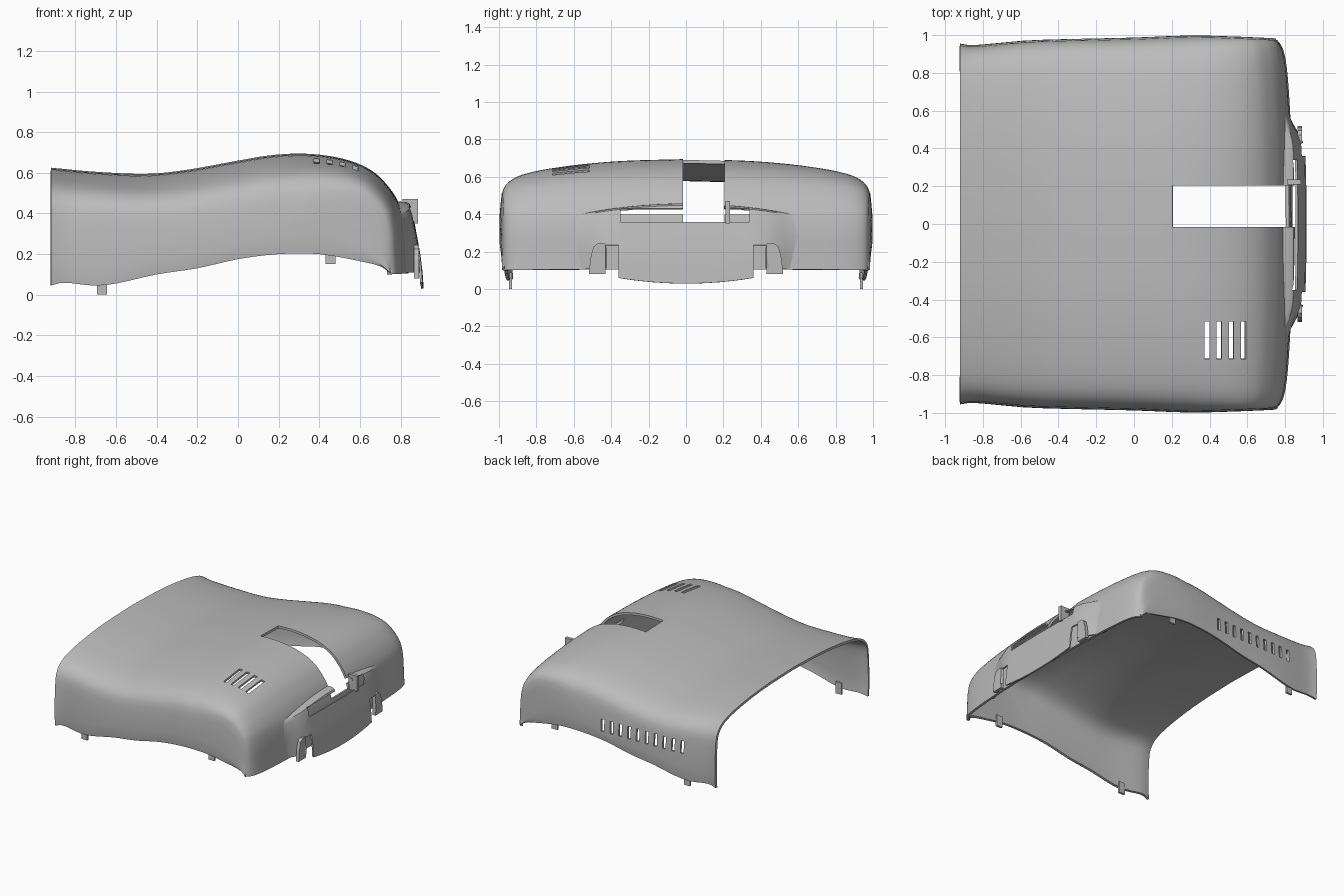
import bpy, bmesh
from mathutils import Vector

if "Cube" in bpy.data.objects:
    bpy.data.objects.remove(bpy.data.objects["Cube"])

grey = bpy.data.materials.new("plain grey")
grey.use_nodes = True
grey.diffuse_color = (0.5, 0.5, 0.5, 1)
grey.node_tree.nodes["Principled BSDF"].inputs["Base Color"].default_value = (0.5, 0.5, 0.5, 1)


def spline(pts, n):
    """Smooth curve through the points, n steps per span."""
    p = [Vector(q) for q in pts]
    p = [2 * p[0] - p[1]] + p + [2 * p[-1] - p[-2]]
    out = []
    for a, b, c, d in zip(p, p[1:], p[2:], p[3:]):
        for i in range(n):
            t = i / n
            out.append(b + (c - a) * t / 2 + (2 * a - 5 * b + 4 * c - d) * t * t / 2
                       + (3 * b - a - 3 * c + d) * t ** 3 / 2)
    return out + [p[-2]]


def lookup(curve, x):
    for a, b in zip(curve, curve[1:]):
        if x <= b[0]:
            return a[1] + (b[1] - a[1]) * (x - a[0]) / (b[0] - a[0])
    return curve[-1][1]


def add_mesh(name, bm):
    me = bpy.data.meshes.new(name)
    bmesh.ops.recalc_face_normals(bm, faces=bm.faces)
    bm.to_mesh(me)
    bm.free()
    ob = bpy.data.objects.new(name, me)
    bpy.context.collection.objects.link(ob)
    me.materials.append(grey)


def cut_opening(bm, box):
    """Slice the sheet along a box (x0, x1, y0, y1, z0, z1) and remove what is inside."""
    lo, hi = box[::2], box[1::2]
    for axis in range(3):
        for limit in (lo[axis], hi[axis]):
            near = [f for f in bm.faces if all(
                min(v.co[k] for v in f.verts) < hi[k] + 1e-4 and
                max(v.co[k] for v in f.verts) > lo[k] - 1e-4 for k in range(3))]
            geom = set(near)
            for f in near:
                geom.update(f.edges, f.verts)
            normal, point = Vector((0, 0, 0)), Vector((0, 0, 0))
            normal[axis], point[axis] = 1, limit
            bmesh.ops.bisect_plane(bm, geom=list(geom), dist=1e-5, plane_co=point, plane_no=normal)
    inside = [f for f in bm.faces
              if all(lo[k] < f.calc_center_median()[k] < hi[k] for k in range(3))]
    bmesh.ops.delete(bm, geom=inside, context='FACES')


def sheet(name, rows, thickness, cuts):
    """Skin the rows, cut the openings, thicken inwards and shade."""
    bm = bmesh.new()
    grid = [[bm.verts.new(p) for p in r] for r in rows]
    for r, s in zip(grid, grid[1:]):
        for i in range(len(r) - 1):
            bm.faces.new((r[i], s[i], s[i + 1], r[i + 1]))
    bmesh.ops.remove_doubles(bm, verts=bm.verts, dist=0.0008)
    bmesh.ops.recalc_face_normals(bm, faces=bm.faces)
    top = max(bm.faces, key=lambda f: f.calc_center_median().z + f.calc_center_median().x)
    if top.normal.z + top.normal.x < 0:
        bmesh.ops.reverse_faces(bm, faces=bm.faces)
    for box in cuts:
        cut_opening(bm, box)
    bm.normal_update()
    outer, rim = list(bm.faces), [e for e in bm.edges if e.is_boundary]
    inner = {v: bm.verts.new(v.co - v.normal * thickness) for v in list(bm.verts)}
    for f in outer:
        bm.faces.new([inner[v] for v in reversed(f.verts)])
    for e in rim:
        a, b = e.verts
        bm.faces.new((a, b, inner[b], inner[a]))
    bmesh.ops.recalc_face_normals(bm, faces=bm.faces)
    for f in bm.faces:
        f.smooth = True
    for e in bm.edges:
        e.smooth = e.calc_face_angle(0) < 0.6
    add_mesh(name, bm)


def block(name, span):
    """Box given as (x0, x1, y0, y1, z0, z1)."""
    bm = bmesh.new()
    lo, hi = Vector(span[::2]), Vector(span[1::2])
    for v in bmesh.ops.create_cube(bm, size=1)["verts"]:
        v.co = v.co * (hi - lo) + (lo + hi) / 2
    add_mesh(name, bm)


# Centre profile over the roof and down the end wall
profile = spline([(-.92, .625), (-.7, .605), (-.45, .595), (-.25, .615), (0, .66), (.15, .685),
                  (.3, .695), (.45, .683), (.58, .65), (.68, .595), (.75, .52), (.79, .455),
                  (.815, .39), (.83, .3), (.835, .2), (.84, .105)], 4)
# Fall of the cross-section from the centre to the edge
section = spline([(0, 0), (.3, .008), (.5, .022), (.65, .04), (.78, .062), (.88, .09),
                  (.94, .125), (.975, .17), (.99, .22)], 3)
half_width = spline([(-.92, .955), (-.85, .947), (-.7, .96), (-.5, .975), (0, .987),
                     (.3, .998), (.6, .99), (.8, .98)], 3)
hem = spline([(-.92, .045), (-.85, .06), (-.72, .045), (-.6, .055), (-.4, .1), (-.2, .13),
              (0, .175), (.2, .2), (.4, .2), (.6, .165), (.7, .14), (.75, .105)], 3)

lengths = [0]
for a, b in zip(profile, profile[1:]):
    lengths.append(lengths[-1] + (b - a).length)

rows = []
for i, p in enumerate(profile):
    tan = profile[min(i + 1, len(profile) - 1)] - profile[max(i - 1, 0)]
    nrm = Vector((-tan.y, tan.x)).normalized()
    if i == 0:
        nrm = Vector((0, 1))
    k = 1 - .6 * min(max((p.x - .3) / .5, 0), 1)
    half = []
    for f, drop in section:
        q = p - nrm * drop * k
        half.append(Vector((q.x, f * lookup(half_width, q.x), q.y)))
    # side skirt down to the hem
    edge = half[-1]
    bx = -.92 + 1.67 * lengths[i] / lengths[-1]
    bz = lookup(hem, bx)
    for j in range(1, 7):
        t = j / 6
        x = edge.x + (bx - edge.x) * t
        swell = .99 + .01 * min(1, 2.5 * t, 5 * (1 - t) + .3)
        half.append(Vector((x, lookup(half_width, x) * swell, edge.z + (bz - edge.z) * t)))
    rows.append([Vector((v.x, -v.y, v.z)) for v in half[:0:-1]] + half)

top_slot = (.205, 1.1, -.015, .205, .36, 1)
roof_vents = [(x - .013, x + .013, -.715, -.515, .5, .9) for x in (.387, .451, .515, .579)]
side_vents = [(x - .013, x + .013, .8, 1.1, .25, .345)
              for x in [.03 - .0745 * i for i in range(10)]]
sheet("cover_shell", rows, .018,
      [top_slot, (.7, 1, -.35, .34, .4, .435)] + roof_vents + side_vents)

# Raised panel on the end wall, fading out to both sides
panel_rows = []
ys = [0, .06, .12, .18, .24, .3, .36, .43, .48, .52, .56, .6, .64]
for y in [-v for v in ys[:0:-1]] + ys:
    a = abs(y)
    t = min(max((a - .38) / .26, 0), 1)
    fade = 1 - t * t * (3 - 2 * t)
    top = .458 - .065 * (a / .6) ** 2
    low = .03 + .03 * (a / .36) ** 2 if a < .4 else .11
    row = []
    for x, v in ((.79, 0), (.825, .002), (.845, .025), (.857, .1), (.88, .38), (.897, .6),
                 (.908, .8), (.914, 1)):
        base = .79 + .03 * min(1, v * 4)
        row.append(Vector((base + (x - base) * fade - .012 * (a / .5) ** 2 * v,
                           y, top + (low - top) * v)))
    panel_rows.append(row)
notches = [(.7, 1, min(s * .36, s * .43), max(s * .36, s * .43), 0, .235) for s in (-1, 1)]
sheet("end_panel", panel_rows, .012, [top_slot, (.7, 1, -.35, .34, .36, .43)] + notches)

# Small parts: latch post, guide tabs beside the panel, clips under the hem
block("latch_post", (.81, .885, .21, .235, .35, .47))
for s, side in ((-1, "right"), (1, "left")):
    bm = bmesh.new()
    outline = [(.43, .08), (.52, .08), (.51, .17), (.495, .225), (.47, .245), (.43, .245)]
    face = bm.faces.new([bm.verts.new((.865, s * y, z)) for y, z in outline])
    for v in bmesh.ops.extrude_face_region(bm, geom=[face])["geom"]:
        if isinstance(v, bmesh.types.BMVert):
            v.co.x += .025
    add_mesh("guide_tab_" + side, bm)
    for x, z, name in ((-.67, 0, "rear"), (.455, .152, "front")):
        y = s * (lookup(half_width, x) - .025)
        block("clip_%s_%s" % (name, side), (x - .025, x + .025, y - .008, y + .008, z, z + .09))
